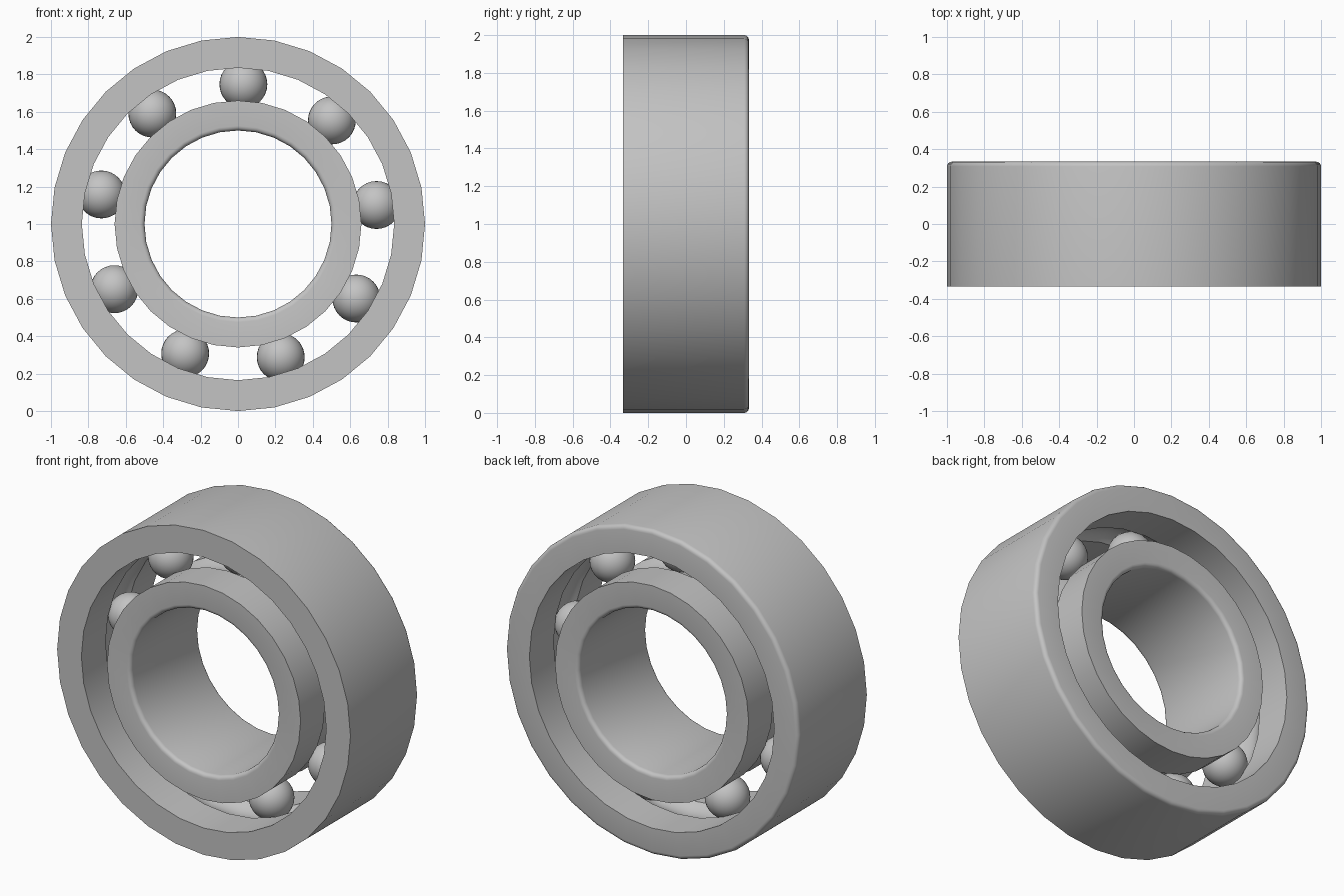
import bpy, bmesh
from math import sin, cos, asin, pi, radians
from mathutils import Matrix, Vector

cube = bpy.data.objects.get("Cube")
if cube:
    bpy.data.objects.remove(cube)

HALF = 0.333      # half width of the bearing
PITCH = 0.7475    # radius of the ball circle
BALL = 0.128
GROOVE = 0.131
CENTRE = Vector((0, 0, 1))

steel = bpy.data.materials.new("steel grey")
steel.use_nodes = True
colour = (0.55, 0.55, 0.55, 1)
steel.diffuse_color = colour
steel.node_tree.nodes["Principled BSDF"].inputs["Base Color"].default_value = colour


def finish(name, bm):
    mesh = bpy.data.meshes.new(name)
    bmesh.ops.recalc_face_normals(bm, faces=bm.faces)
    bm.to_mesh(mesh)
    bm.free()
    mesh.materials.append(steel)
    obj = bpy.data.objects.new(name, mesh)
    bpy.context.collection.objects.link(obj)
    bpy.ops.object.select_all(action='DESELECT')
    obj.select_set(True)
    bpy.context.view_layer.objects.active = obj
    bpy.ops.object.shade_smooth_by_angle(angle=radians(32))
    return obj


def arc(r, y, radius, start, end, steps):
    """Points (r, y) along an arc, angles in degrees."""
    angles = [radians(start + (end - start) * i / steps) for i in range(steps + 1)]
    return [(r + radius * cos(a), y + radius * sin(a)) for a in angles]


def lathe(name, profile, segments=32):
    """Turn a closed (radius, y) profile about the y axis."""
    bm = bmesh.new()
    verts = [bm.verts.new((0, y, 1 + r)) for r, y in profile]
    edges = [bm.edges.new((verts[i - 1], verts[i])) for i in range(len(verts))]
    bmesh.ops.spin(bm, geom=verts + edges, cent=CENTRE, axis=(0, 1, 0),
                   angle=2 * pi, steps=segments, use_merge=True)
    bmesh.ops.remove_doubles(bm, verts=bm.verts, dist=1e-5)
    return finish(name, bm)


# Outer ring: square front rim, rounded back rim, ball groove inside
half_angle = 180 / pi * asin((GROOVE ** 2 - 0.0875 ** 2) ** 0.5 / GROOVE)
fillet = 0.025
outer = [(0.835, -HALF), (1, -HALF)]
outer += arc(1 - fillet, HALF - fillet, fillet, 0, 90, 4)
outer += [(0.835, HALF)]
outer += arc(PITCH, 0, GROOVE, half_angle, -half_angle, 10)
lathe("outer_ring", outer)

# Inner ring: rounded bore at both ends, ball groove outside
inner = [(0.66, HALF)]
inner += arc(0.5 + fillet, HALF - fillet, fillet, 90, 180, 4)
inner += arc(0.5 + fillet, -HALF + fillet, fillet, 180, 270, 4)
inner += [(0.66, -HALF)]
inner += arc(PITCH, 0, GROOVE, 180 + half_angle, 180 - half_angle, 10)
lathe("inner_ring", inner)

# Nine balls spaced evenly round the track
for i in range(9):
    a = radians(87.8 + 40 * i)
    bm = bmesh.new()
    place = Matrix.Translation(CENTRE + PITCH * Vector((cos(a), 0, sin(a))))
    bmesh.ops.create_uvsphere(bm, u_segments=32, v_segments=16, radius=BALL, matrix=place)
    finish(f"ball_{i + 1}", bm)
